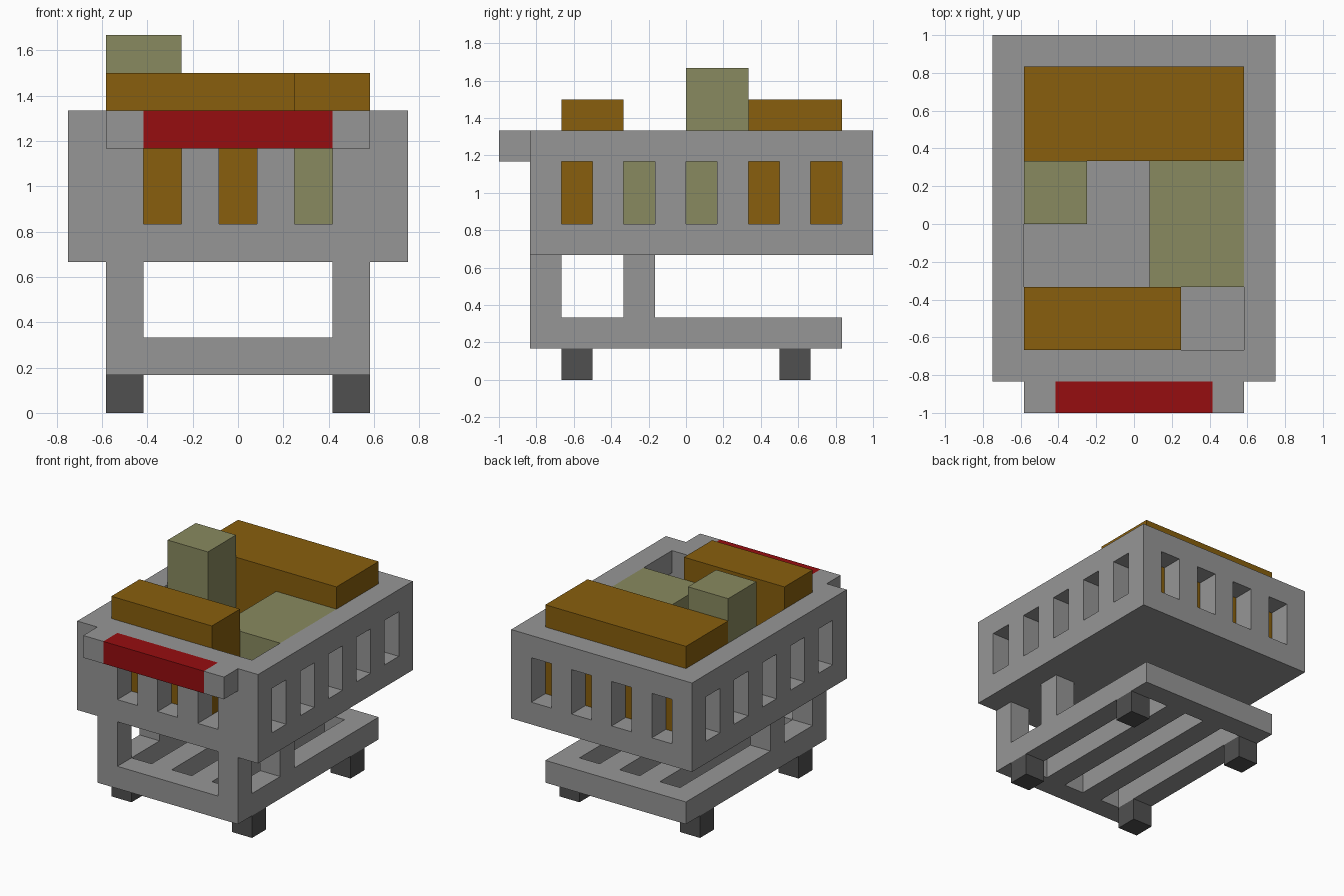
import bpy
import bmesh
from mathutils import Vector

if "Cube" in bpy.data.objects:
    bpy.data.objects.remove(bpy.data.objects["Cube"])

U = 1 / 6  # one building block


def material(name, r, g, b):
    m = bpy.data.materials.new(name)
    m.use_nodes = True
    m.diffuse_color = (r, g, b, 1)
    bsdf = m.node_tree.nodes["Principled BSDF"]
    bsdf.inputs["Base Color"].default_value = (r, g, b, 1)
    bsdf.inputs["Roughness"].default_value = 0.8
    return m


GREY = material("grey plastic", 0.305, 0.305, 0.305)
DARK = material("dark rubber", 0.08, 0.08, 0.08)
RED = material("red grip", 0.305, 0.004, 0.005)
BROWN = material("brown box", 0.246, 0.114, 0.004)
OLIVE = material("olive box", 0.25, 0.254, 0.115)


def cells(lo, hi):
    """All block positions (lower corners) inside a box."""
    counts = [round(h - l) for l, h in zip(lo, hi)]
    return {(lo[0] + i, lo[1] + j, lo[2] + k)
            for i in range(counts[0]) for j in range(counts[1]) for k in range(counts[2])}


def build(name, mat, solids, cuts=()):
    """Outer skin of the union of solid boxes minus the cut boxes."""
    filled = set().union(*(cells(*s) for s in solids))
    for c in cuts:
        filled -= cells(*c)
    bm = bmesh.new()
    for cell in filled:
        for axis in range(3):
            for sign in (-1, 1):
                side = list(cell)
                side[axis] += sign
                if tuple(side) in filled:
                    continue
                p = Vector(cell)
                p[axis] += sign > 0
                a, b = Vector(), Vector()
                a[(axis + 1) % 3] = b[(axis + 2) % 3] = 1
                quad = [p, p + a, p + a + b, p + b]
                bm.faces.new([bm.verts.new(v * U) for v in quad[::sign]])
    bmesh.ops.remove_doubles(bm, verts=bm.verts, dist=0.001)
    bmesh.ops.dissolve_limit(bm, angle_limit=0.01, verts=bm.verts, edges=bm.edges)
    mesh = bpy.data.meshes.new(name)
    bm.to_mesh(mesh)
    bm.free()
    mesh.materials.append(mat)
    obj = bpy.data.objects.new(name, mesh)
    bpy.context.collection.objects.link(obj)
    return obj


# Basket with an open top and slots in all four walls
openings = [((-3.5, -4, 5), (3.5, 5, 8))]
openings += [((x, -5, 5), (x + 1, -4, 7)) for x in (-2.5, -0.5, 1.5)]
openings += [((x, 5, 5), (x + 1, 6, 7)) for x in (-3.5, -1.5, 0.5, 2.5)]
openings += [((-4.5, y, 5), (4.5, y + 1, 7)) for y in range(-4, 5, 2)]
build("basket", GREY, [((-4.5, -5, 4), (4.5, 6, 8))], openings)

# Undercarriage: slatted tray and four uprights
tray = [((-3.5, -5, 1), (3.5, 5, 2))]
uprights = [((x, y, 2), (x + 1, y + 1, 4)) for x in (-3.5, 2.5) for y in (-5, -2)]
gaps = [((x, -4, 1), (x + 1, 4, 2)) for x in (-2.5, -0.5, 1.5)]
build("undercarriage", GREY, tray + uprights, gaps)

# Wheels
for side, x in (("right", -3.5), ("left", 2.5)):
    for end, y in (("front", -4), ("back", 3)):
        build(f"{end}_{side}_wheel", DARK, [((x, y, 0), (x + 1, y + 1, 1))])
    # Handle brackets
    build(f"{side}_handle_bracket", GREY, [((x, -6, 7), (x + 1, -5, 8))])

# Handle grip
build("handle_grip", RED, [((-2.5, -6, 7), (2.5, -5, 8))])

# Contents of the basket
build("front_box", BROWN, [((-3.5, -4, 5), (1.5, -2, 9))])
build("back_box", BROWN, [((-3.5, 2, 5), (3.5, 5, 9))])
build("tall_box", OLIVE, [((-3.5, 0, 5), (-1.5, 2, 10))])
build("wide_box", OLIVE, [((0.5, -2, 5), (3.5, 2, 8))])
